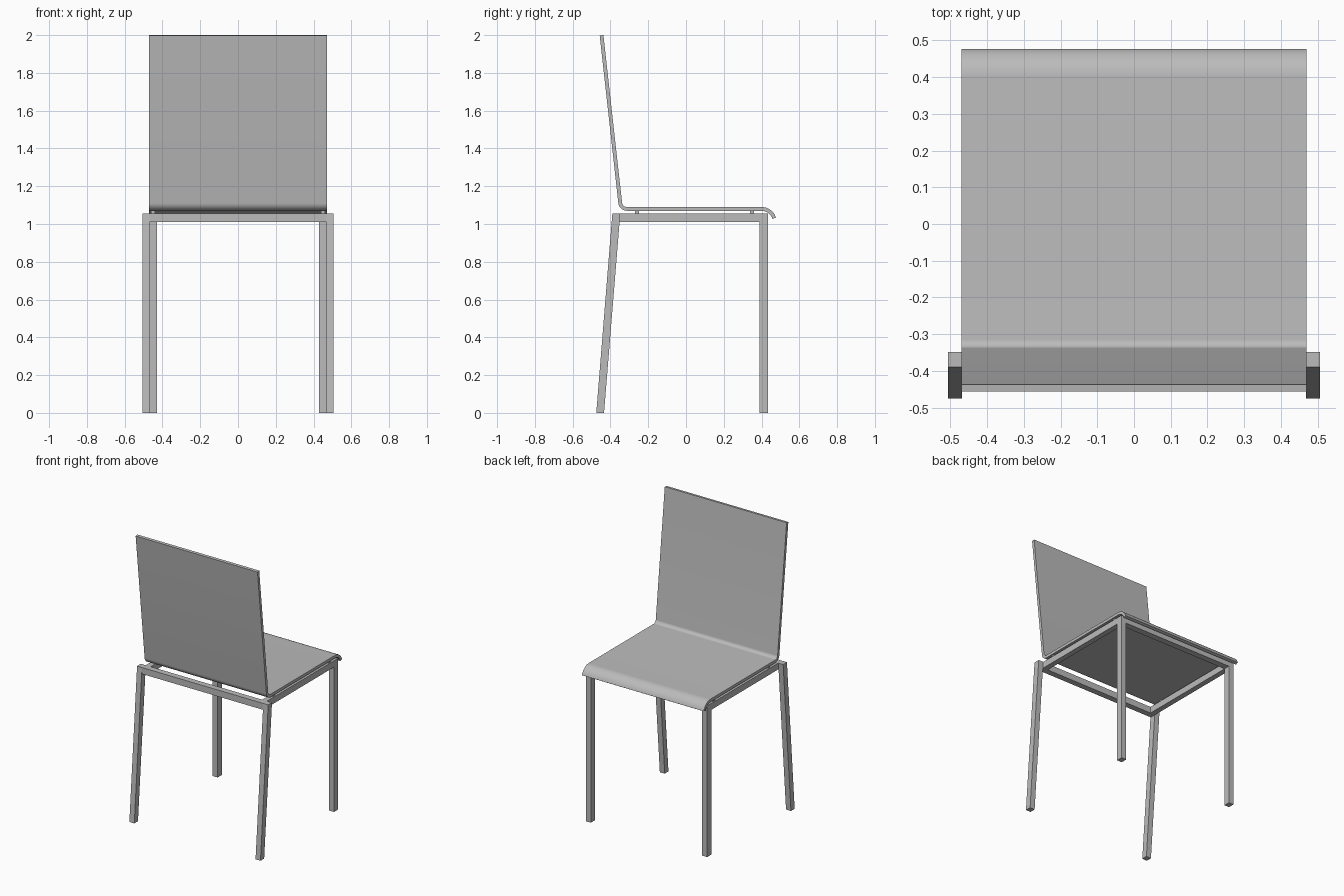
import bpy
import bmesh
import math
from mathutils import Vector

if "Cube" in bpy.data.objects:
    bpy.data.objects.remove(bpy.data.objects["Cube"], do_unlink=True)

# Single grey finish
grey = bpy.data.materials.new("light_grey")
grey.use_nodes = True
grey.diffuse_color = (0.5, 0.5, 0.5, 1)
grey.node_tree.nodes["Principled BSDF"].inputs["Base Color"].default_value = (0.5, 0.5, 0.5, 1)


def prism(name, outline, x0, x1, smooth=False):
    """Extrude a (y, z) outline from x0 to x1."""
    bm = bmesh.new()
    face = bm.faces.new([bm.verts.new((x0, y, z)) for y, z in outline])
    new = bmesh.ops.extrude_face_region(bm, geom=[face])["geom"]
    verts = [v for v in new if isinstance(v, bmesh.types.BMVert)]
    bmesh.ops.translate(bm, verts=verts, vec=(x1 - x0, 0, 0))
    bmesh.ops.recalc_face_normals(bm, faces=bm.faces)
    mesh = bpy.data.meshes.new(name)
    bm.to_mesh(mesh)
    bm.free()
    mesh.materials.append(grey)
    obj = bpy.data.objects.new(name, mesh)
    bpy.context.collection.objects.link(obj)
    if smooth:
        bpy.ops.object.select_all(action='DESELECT')
        obj.select_set(True)
        bpy.context.view_layer.objects.active = obj
        bpy.ops.object.shade_smooth_by_angle(angle=math.radians(35))
    return obj


def rect(y0, y1, z0, z1):
    return [(y0, z0), (y1, z0), (y1, z1), (y0, z1)]


def arc(cy, cz, r, start, end, steps):
    angles = [math.radians(start + (end - start) * i / steps) for i in range(steps + 1)]
    return [Vector((cy + r * math.cos(a), cz + r * math.sin(a))) for a in angles]


def thicken(path, t):
    """Closed outline of thickness t around a centre line."""
    sides = ([], [])
    for i, p in enumerate(path):
        d = (path[min(i + 1, len(path) - 1)] - path[max(i - 1, 0)]).normalized()
        # Arc ends take the direction of the straight run they join
        if 0 < i < len(path) - 1:
            a, b = p - path[i - 1], path[i + 1] - p
            if max(a.length, b.length) > 0.2:
                d = (a if a.length > b.length else b).normalized()
        n = Vector((-d.y, d.x)) * t / 2
        sides[0].append(p + n)
        sides[1].append(p - n)
    return sides[0] + sides[1][::-1]


# One bent sheet: leaning back, rounded crease, flat seat, rolled front lip
path = [Vector((-0.447, 1.999))]
path += arc(-0.3135, 1.115, 0.035, 186.3, 270, 10)
path += arc(0.40, 1.01, 0.07, 90, 17, 12)
prism("seat_shell", thicken(path, 0.02), -0.47, 0.47, smooth=True)

# Cross rails of the frame
prism("front_rail", rect(0.39, 0.435, 1.01, 1.055), -0.43, 0.43)
prism("back_rail", rect(-0.39, -0.348, 1.01, 1.055), -0.468, 0.468)

# Side rails, legs and spacers on both sides
back_leg = [(-0.475, 0), (-0.434, 0), (-0.348, 1.055), (-0.39, 1.055)]
for side, s in (("left", 1), ("right", -1)):
    prism(side + "_rail", rect(-0.348, 0.435, 1.01, 1.055), s * 0.43, s * 0.468)
    prism(side + "_front_leg", rect(0.39, 0.435, 0, 1.01), s * 0.43, s * 0.468)
    prism(side + "_back_leg", back_leg, s * 0.468, s * 0.506)
    for place, y in (("front", 0.35), ("back", -0.26)):
        prism(side + "_" + place + "_spacer", rect(y - 0.01, y + 0.01, 1.055, 1.07),
              s * 0.44, s * 0.46)
